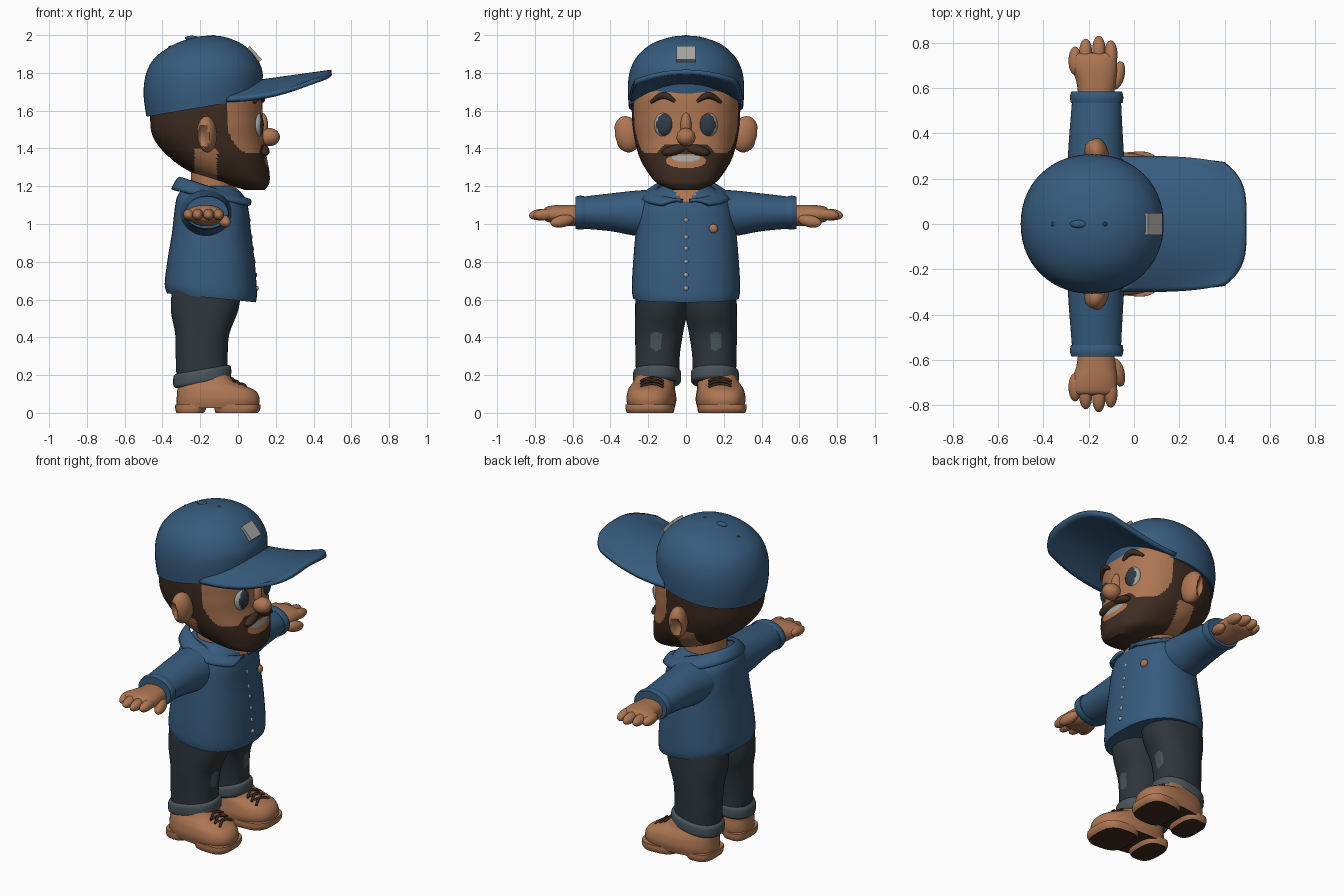
import bpy, bmesh, math
from mathutils import Vector, Matrix

if "Cube" in bpy.data.objects:
    bpy.data.objects.remove(bpy.data.objects["Cube"])


def material(name, r, g, b):
    m = bpy.data.materials.new(name)
    m.use_nodes = True
    m.diffuse_color = (r, g, b, 1)
    bsdf = m.node_tree.nodes["Principled BSDF"]
    bsdf.inputs["Base Color"].default_value = (r, g, b, 1)
    bsdf.inputs["Roughness"].default_value = 0.8
    return m


SKIN = material("tan_skin", 0.42, 0.18, 0.085)
BLUE = material("denim_blue", 0.037, 0.105, 0.205)
HAIR = material("dark_brown", 0.048, 0.025, 0.015)
JEAN = material("charcoal_jeans", 0.028, 0.037, 0.045)
CUFF = material("faded_grey", 0.068, 0.092, 0.105)
GREY = material("pale_grey", 0.38, 0.38, 0.37)
IRIS = material("slate_iris", 0.03, 0.042, 0.06)
SIDES = (("left", 1), ("right", -1))


def finish(name, bm, mats, rule=None):
    """Turn a bmesh into an object, colouring faces by an optional rule."""
    bmesh.ops.recalc_face_normals(bm, faces=bm.faces[:])
    bm.normal_update()
    if rule:
        for f in bm.faces:
            f.material_index = rule(f.calc_center_median(), f.normal)
    me = bpy.data.meshes.new(name)
    bm.to_mesh(me)
    bm.free()
    for m in mats:
        me.materials.append(m)
    ob = bpy.data.objects.new(name, me)
    bpy.context.collection.objects.link(ob)
    bpy.ops.object.select_all(action='DESELECT')
    ob.select_set(True)
    bpy.context.view_layer.objects.active = ob
    bpy.ops.object.shade_smooth_by_angle(angle=math.radians(45))
    return ob


def smooth_path(pts, steps):
    """Catmull-Rom samples through the given stations."""
    p = [pts[0], *pts, pts[-1]]
    out = []
    for i in range(1, len(p) - 2):
        for k in range(steps):
            t = k / steps
            out.append([0.5 * (2 * b + (c - a) * t + (2 * a - 5 * b + 4 * c - d) * t * t
                               + (3 * b - a - 3 * c + d) * t ** 3)
                        for a, b, c, d in zip(*p[i - 1:i + 3])])
    return out + [list(pts[-1])]


def loft(name, stations, mats, axis='z', side=1, n=2.3, segs=40, steps=5, warp=None, rule=None):
    """Skin rounded sections (position, x_low, x_high, centre, half_size)."""
    bm = bmesh.new()
    rings = []
    for t, lo, hi, c, h in smooth_path(stations, steps):
        ring = []
        for k in range(segs):
            a = math.tau * k / segs
            ca, sa = math.cos(a), math.sin(a)
            x = (lo + hi) / 2 + (hi - lo) / 2 * math.copysign(abs(ca) ** (2 / n), ca)
            w = c + h * math.copysign(abs(sa) ** (2 / n), sa)
            v = Vector((x, w, t) if axis == 'z' else (x, t, w))
            if warp:
                v = warp(v)
            v.y *= side
            ring.append(bm.verts.new(v))
        rings.append(ring)
    for r, s in zip(rings, rings[1:]):
        for k in range(segs):
            j = (k + 1) % segs
            bm.faces.new((r[k], r[j], s[j], s[k]))
    bm.faces.new(rings[0])
    bm.faces.new(rings[-1])
    return finish(name, bm, mats, rule)


def ball(name, loc, radii, mats, rot=(0, 0, 0), rule=None, dent=None):
    """Ellipsoid; the rule sees unit-sphere coordinates."""
    bm = bmesh.new()
    bmesh.ops.create_uvsphere(bm, u_segments=32, v_segments=20, radius=1)
    if dent:
        for v in bm.verts:
            v.co = dent(v.co)
    ob = finish(name, bm, mats, rule)
    turn = Matrix.Identity(4)
    for ang, ax in zip(rot, 'XYZ'):
        turn = Matrix.Rotation(ang, 4, ax) @ turn
    ob.data.transform(Matrix.Translation(loc) @ turn @ Matrix.Diagonal((*radii, 1)))
    return ob


def cord(name, pts, radius, mat, taper=1):
    cu = bpy.data.curves.new(name, 'CURVE')
    cu.dimensions = '3D'
    cu.bevel_depth = radius
    cu.use_fill_caps = True
    sp = cu.splines.new('NURBS')
    sp.points.add(len(pts) - 1)
    for i, (q, p) in enumerate(zip(sp.points, pts)):
        q.co = (*p, 1)
        q.radius = taper if i in (0, len(pts) - 1) else 1
    sp.order_u = 3
    sp.use_endpoint_u = True
    cu.materials.append(mat)
    bpy.context.collection.objects.link(bpy.data.objects.new(name, cu))


def sheet(name, point, nu, nv, mat, thick):
    """Grid surface from point(u, v), thickened."""
    bm = bmesh.new()
    g = [[bm.verts.new(point(i / nu, j / nv)) for j in range(nv + 1)] for i in range(nu + 1)]
    for i in range(nu):
        for j in range(nv):
            bm.faces.new((g[i][j], g[i + 1][j], g[i + 1][j + 1], g[i][j + 1]))
    ob = finish(name, bm, [mat])
    mod = ob.modifiers.new("thickness", 'SOLIDIFY')
    mod.thickness = thick
    mod.offset = 0
    return ob


# Head: skin face, brown hair and beard, pale teeth
def head_colour(c, nrm):
    x, y, z = c.x, abs(c.y), c.z
    if x > 0.05 and (y / 0.078) ** 2 + ((z - 1.345 - 1.5 * y * y) / 0.017) ** 2 < 1:
        return 2
    if x > 0.05 and (y / 0.105) ** 2 + ((z - 1.333) / 0.038) ** 2 < 1:
        return 0
    lip = 1.42 - 0.045 * min(1, max(0, (y - 0.11) / 0.05))
    if ((min(x, 0.08) - 0.08) / 0.14) ** 2 + (min(0, z - 1.56) / 0.19) ** 2 < 1 and lip < z < 1.71:
        return 0
    return 0 if z < 1.4 and -0.23 < x < -0.11 else 1


loft("head", [(1.18, 0.04, 0.14, 0, 0.07), (1.215, -0.08, 0.165, 0, 0.15), (1.27, -0.24, 0.167, 0, 0.2),
              (1.35, -0.36, 0.153, 0, 0.245), (1.45, -0.445, 0.135, 0, 0.272), (1.55, -0.465, 0.13, 0, 0.285),
              (1.7, -0.46, 0.12, 0, 0.28), (1.82, -0.4, 0.05, 0, 0.2)],
     [SKIN, HAIR, GREY], n=2.4, segs=180, steps=14, rule=head_colour)
ball("nose", (0.165, 0, 1.46), (0.057, 0.05, 0.048), [SKIN])
ball("nose_bridge", (0.125, 0, 1.52), (0.035, 0.03, 0.07), [SKIN])
loft("neck", [(1.08, -0.25, -0.01, 0, 0.12), (1.3, -0.25, -0.03, 0, 0.12)], [SKIN])


def ear_dish(v):
    r = (v.x + 0.1) ** 2 / 0.35 + v.z ** 2 / 0.4
    return v - Vector((0.2, 0.6, 0)) * max(0, 1 - r) if v.y > 0 else v


def mirror_y(ob, side):
    if side < 0:
        ob.data.transform(Matrix.Diagonal((1, -1, 1, 1)))
        ob.data.flip_normals()


for label, s in SIDES:
    mirror_y(ball(label + "_ear", (-0.165, 0.312, 1.475), (0.052, 0.07, 0.097), [SKIN],
                  rot=(-0.2, 0, 0.25), dent=ear_dish), s)
    mirror_y(ball(label + "_eye", (0.103, 0.117, 1.525), (0.032, 0.052, 0.066), [GREY, IRIS], rot=(0, 0, 0.25),
                  rule=lambda c, n: int(c.x > 0 and ((c.y + 0.15) / 0.8) ** 2 + (c.z / 0.88) ** 2 < 1)), s)
    mirror_y(ball(label + "_moustache", (0.13, 0.055, 1.392), (0.035, 0.075, 0.028), [HAIR],
                  rot=(-0.25, 0, -0.2)), s)
    cord(label + "_eyebrow", [(0.133, s * 0.06, 1.648), (0.128, s * 0.095, 1.68), (0.112, s * 0.14, 1.682),
                              (0.085, s * 0.185, 1.643)], 0.018, HAIR, 0.45)

# Cap: crown, brim, front plate, top button and vents
loft("cap_crown", [(1.62, -0.485, 0.12, 0, 0.303), (1.72, -0.5, 0.13, 0, 0.308), (1.81, -0.485, 0.127, 0, 0.297),
                   (1.89, -0.43, 0.092, 0, 0.257), (1.955, -0.33, 0.018, 0, 0.18), (1.99, -0.22, -0.07, 0, 0.08),
                   (1.997, -0.16, -0.13, 0, 0.015)], [BLUE], n=2.1, segs=56,
     warp=lambda v: v + Vector((0, 0, 0.17 * (v.x + 0.18) * max(0, min(1, (1.85 - v.z) / 0.23)))))


def brim_point(a, v):
    u = 2 * a - 1
    x0, x1 = 0.06 - 0.12 * u * u, 0.495 - 0.1 * u ** 4
    mid, edge = 1.745 + 0.06 * v, 1.655 + 0.1 * v * v
    return (x0 + (x1 - x0) * v, 0.295 * u * (1 - 0.08 * v ** 4), mid + (edge - mid) * u * u)


sheet("cap_brim", brim_point, 28, 14, BLUE, 0.024)
plate_bm = bmesh.new()
bmesh.ops.create_cube(plate_bm, size=1)
plate = finish("cap_plate", plate_bm, [GREY])
plate.data.transform(Matrix.Translation((0.087, 0, 1.9)) @ Matrix.Rotation(-0.75, 4, 'Y')
                     @ Matrix.Diagonal((0.02, 0.098, 0.095, 1)))
ball("cap_button", (-0.245, 0, 1.985), (0.037, 0.017, 0.012), [BLUE])
for name, x, z in (("back", -0.355, 1.938), ("front", -0.13, 1.994)):
    ball(name + "_cap_vent", (x, 0, z), (0.014, 0.01, 0.006), [JEAN])

# Shirt: body with open neck, collar, buttons and badge
loft("shirt_body", [(0.61, -0.375, 0.095, 0, 0.28), (0.66, -0.388, 0.1, 0, 0.287), (0.8, -0.373, 0.09, 0, 0.28),
                    (0.95, -0.35, 0.07, 0, 0.267), (1.08, -0.335, 0.055, 0, 0.25), (1.15, -0.32, 0.03, 0, 0.215),
                    (1.2, -0.28, -0.02, 0, 0.13)], [BLUE, SKIN], n=2.4, segs=64, steps=6,
     warp=lambda v: v - Vector((0, 0, 0.1 * (v.x + 0.15) * max(0, min(1, (0.95 - v.z) / 0.3)))),
     rule=lambda c, n: int(c.x > -0.08 and abs(c.y) < 0.8 * (c.z - 1.1)))


def collar_point(u, v):
    start = 0.12 + 0.43 * v
    a = start + (math.tau - 2 * start) * u
    ca = math.cos(a)
    return (-0.125 + (0.18 + 0.04 * v) * ca, (0.15 + 0.085 * v) * math.sin(a),
            1.182 - 0.06 * ca - v * (0.045 - 0.016 * ca) + 0.05 * v * (1 - v))


sheet("shirt_collar", collar_point, 48, 5, BLUE, 0.018)
for i, z in enumerate((0.66, 0.73, 0.8, 0.87, 0.93, 1.02)):
    ball(f"shirt_button_{i + 1}", (0.1 - 0.12 * (z - 0.66), 0, z), (0.01, 0.013, 0.013), [GREY])
ball("chest_badge", (0.047, 0.145, 0.975), (0.018, 0.024, 0.024), [SKIN])

for label, s in SIDES:
    # Sleeve and cuff
    loft(label + "_sleeve", [(0.13, -0.31, -0.02, 1.06, 0.125), (0.26, -0.295, -0.04, 1.057, 0.12),
                             (0.4, -0.285, -0.05, 1.062, 0.1), (0.56, -0.272, -0.058, 1.06, 0.083)],
         [BLUE], axis='y', side=s, n=2)
    loft(label + "_sleeve_cuff", [(0.535, -0.278, -0.05, 1.06, 0.086), (0.56, -0.283, -0.047, 1.06, 0.09),
                                  (0.585, -0.276, -0.053, 1.06, 0.085)], [BLUE], axis='y', side=s, n=2)
    # Hand, four fingers and thumb
    loft(label + "_palm", [(0.56, -0.245, -0.09, 1.045, 0.055), (0.63, -0.255, -0.08, 1.045, 0.056),
                           (0.69, -0.275, -0.075, 1.05, 0.05), (0.74, -0.275, -0.08, 1.052, 0.038),
                           (0.755, -0.25, -0.1, 1.052, 0.02)], [SKIN], axis='y', side=s, n=2.2)
    for i, (x, y) in enumerate(((-0.26, 0.72), (-0.213, 0.755), (-0.155, 0.768), (-0.102, 0.748))):
        ball(f"{label}_finger_{i + 1}", (x, s * y, 1.05), (0.029, 0.063, 0.03), [SKIN], rot=(-0.1 * s, 0, 0))
    ball(label + "_thumb", (-0.072, s * 0.655, 1.015), (0.03, 0.065, 0.032), [SKIN],
         rot=(-0.2 * s, 0, -0.25 * s))
    # Trouser leg with knee patch, and rolled cuff
    loft(label + "_trouser_leg", [(0.17, -0.325, -0.055, 0.15, 0.115), (0.3, -0.33, -0.055, 0.15, 0.117),
                                  (0.42, -0.333, -0.045, 0.143, 0.127), (0.54, -0.355, 0, 0.131, 0.138),
                                  (0.66, -0.35, 0.02, 0.13, 0.138)], [JEAN, CUFF], side=s, segs=64, steps=14,
         rule=lambda c, n: int(c.x > -0.19 and ((abs(c.y) - 0.158) / 0.033) ** 2 + ((c.z - 0.38) / 0.052) ** 2 < 1))
    loft(label + "_trouser_cuff", [(0.155, -0.33, -0.05, 0.153, 0.115), (0.17, -0.342, -0.037, 0.153, 0.126),
                                   (0.215, -0.342, -0.037, 0.153, 0.126), (0.23, -0.33, -0.05, 0.153, 0.115)],
         [CUFF], side=s, warp=lambda v: v + Vector((0, 0, 0.17 * (v.x + 0.19))))

    # Boot with heel and sole blocks, toes turned slightly out
    def toe_out(v):
        return v + Vector((0, 0.07 * (v.x + 0.15), 0))

    def under(c, n):
        return int(n.z < -0.6)

    loft(label + "_boot", [(0.025, -0.325, 0.105, 0.18, 0.12), (0.07, -0.325, 0.115, 0.18, 0.13),
                           (0.115, -0.322, 0.095, 0.18, 0.124), (0.145, -0.318, 0.035, 0.176, 0.115),
                           (0.17, -0.315, -0.025, 0.17, 0.107), (0.23, -0.3, -0.06, 0.158, 0.1)],
         [SKIN, HAIR], side=s, n=2.5, warp=toe_out, rule=under)
    for part, lo, hi, h in (("heel", -0.332, -0.17, 0.112), ("sole", -0.125, 0.118, 0.128)):
        loft(f"{label}_boot_{part}", [(0, lo + 0.006, hi - 0.012, 0.18, h - 0.006), (0.02, lo, hi, 0.18, h),
                                      (0.045, lo, hi, 0.18, h)], [SKIN, HAIR], side=s, n=3,
             warp=toe_out, rule=under)
    # Crossed laces
    for i, (x, z) in enumerate(((0.02, 0.157), (-0.012, 0.172), (-0.04, 0.188))):
        for k in (-1, 1):
            cord(f"{label}_lace_{i + 1}_{'a' if k < 0 else 'b'}",
                 [(x - 0.022 * k, s * 0.12, z - 0.02), (x, s * 0.18, z + 0.014), (x + 0.022 * k, s * 0.24, z - 0.02)],
                 0.007, HAIR)
